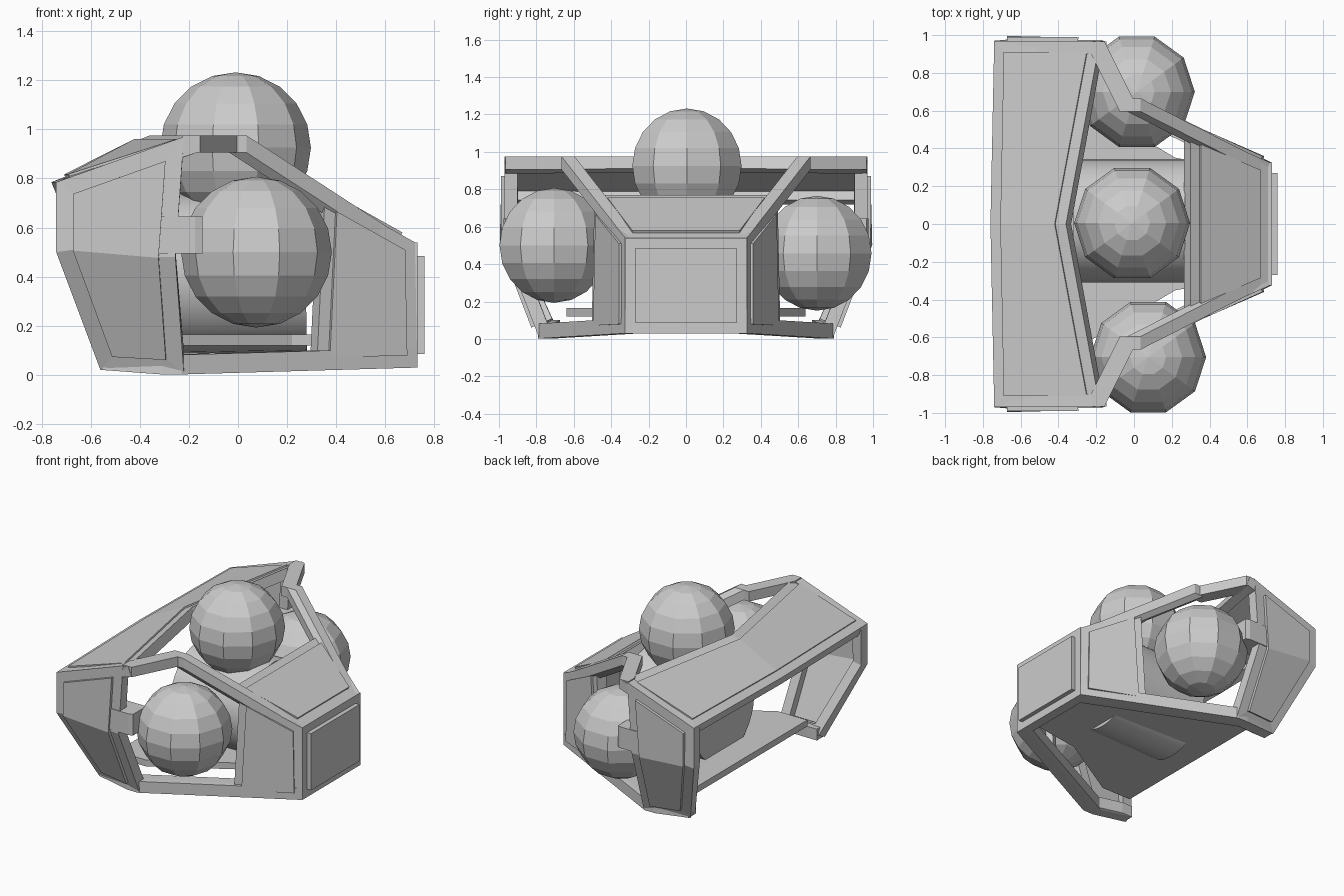
import bpy, bmesh
from math import radians
from mathutils import Vector

if "Cube" in bpy.data.objects:
    bpy.data.objects.remove(bpy.data.objects["Cube"])

CENTRE = Vector((0, 0, 0.45))


def finish(bm, name):
    mesh = bpy.data.meshes.new(name)
    bm.to_mesh(mesh)
    bm.free()
    ob = bpy.data.objects.new(name, mesh)
    bpy.context.collection.objects.link(ob)
    return ob


def thicken(ob, t):
    mod = ob.modifiers.new("Thickness", 'SOLIDIFY')
    mod.thickness, mod.offset, mod.use_even_offset = t, -1, True


def framed_panel(name, polys, width=0.06, lift=0.03, depth=0.07):
    """Border frame around a joined set of faces, filled by a raised plate."""
    for part in ("frame", "panel"):
        bm = bmesh.new()
        for poly in polys:
            bm.faces.new([bm.verts.new(p) for p in poly])
        bmesh.ops.remove_doubles(bm, verts=bm.verts[:], dist=0.001)
        for f in bm.faces:
            f.normal_update()
            if f.normal.dot(f.calc_center_median() - CENTRE) < 0:
                f.normal_flip()
        bm.normal_update()
        ring = bmesh.ops.inset_region(bm, faces=bm.faces[:], thickness=width,
                                      use_boundary=True, use_even_offset=True)["faces"]
        drop = ring if part == "panel" else [f for f in bm.faces if f not in ring]
        bmesh.ops.delete(bm, geom=drop, context='FACES')
        bm.normal_update()
        if part == "panel":
            moves = [(v, v.normal.copy()) for v in bm.verts]
            for v, n in moves:
                v.co += n * lift
        ob = finish(bm, f"{name}_{part}")
        thicken(ob, depth if part == "frame" else lift + 0.02)


def beam(name, path, h=0.035):
    """Square bar through the path points, one hull per segment."""
    for i, (a, b) in enumerate(zip(path, path[1:])):
        bm = bmesh.new()
        for p in (a, b):
            for k in range(8):
                bm.verts.new([p[j] + (h if k >> j & 1 else -h) for j in range(3)])
        hull = bmesh.ops.convex_hull(bm, input=bm.verts[:])
        junk = {g for g in hull["geom_interior"] if isinstance(g, bmesh.types.BMVert)}
        bmesh.ops.delete(bm, geom=list(junk), context='VERTS')
        bmesh.ops.dissolve_limit(bm, angle_limit=radians(1), verts=bm.verts[:], edges=bm.edges[:])
        finish(bm, f"{name}_{i}")


# Three low-poly balls, a vertex facing +x
for name, loc in (("top_ball", (-0.01, 0.005, 0.925)), ("front_ball", (0.075, -0.705, 0.5)),
                  ("back_ball", (0.015, 0.70, 0.458))):
    bpy.ops.mesh.primitive_uv_sphere_add(segments=10, ring_count=10, radius=0.307,
                                         location=loc, rotation=(0, 0, radians(90)))
    bpy.context.object.name = name

# Core drum lying along x
bpy.ops.mesh.primitive_cylinder_add(vertices=32, radius=0.328, depth=0.59,
                                    location=(-0.02, 0.017, 0.418), rotation=(0, radians(89), 0))
bpy.context.object.name = "core_drum"
bpy.ops.object.shade_smooth_by_angle()

# Floor plate
half = [(-0.5, 0.64), (-0.27, 0.64), (0.22, 0.35), (0.68, 0.28)]
bm = bmesh.new()
floor = bm.faces.new([bm.verts.new((x, y, 0.165))
                      for x, y in half[::-1] + [(x, -y) for x, y in half]])
floor.normal_update()
if floor.normal.z < 0:
    floor.normal_flip()
thicken(finish(bm, "floor_plate"), 0.045)

# Nose front and nose top
framed_panel("nose_front", [[(0.73, -0.325, 0.03), (0.73, 0.325, 0.03),
                             (0.73, 0.325, 0.54), (0.73, -0.325, 0.54)]], 0.055)
framed_panel("nose_top", [[(0.71, -0.325, 0.54), (0.71, 0.325, 0.54),
                           (0.30, 0.50, 0.77), (0.30, -0.50, 0.77)]], 0.055, 0.015)

# Bent rear roof
framed_panel("rear_roof", [[(-0.74, s * 0.97, 0.785), (-0.18, s * 0.97, 0.975),
                            (-0.36, 0, 0.975), (-0.76, 0, 0.785)] for s in (1, -1)], 0.06, 0.01)

for s, side in ((-1, "front"), (1, "back")):
    # Bent side wall with sloped lower leg
    c, m = (-0.74, s * 0.97, 0.5), (-0.255, s * 0.97, 0.48)
    framed_panel(f"{side}_wall", [
        [(-0.74, s * 0.97, 0.785), (-0.22, s * 0.97, 0.97), m, c],
        [c, m, (-0.22, s * 0.785, 0.005), (-0.56, s * 0.75, 0.02)]], 0.068, 0.02)
    # Nose cheek
    framed_panel(f"{side}_cheek", [[(0.72, s * 0.325, 0.54), (0.355, s * 0.49, 0.745),
                                    (0.32, s * 0.505, 0.02), (0.73, s * 0.325, 0.03)]], 0.05, 0.015)
    # Upper and lower rails
    beam(f"{side}_upper_rail", [(-0.19, s * 0.93, 0.94), (-0.04, s * 0.63, 0.94),
                                (0.0, s * 0.63, 0.94), (0.67, s * 0.29, 0.505)])
    beam(f"{side}_lower_rail", [(0.69, s * 0.285, 0.07), (-0.27, s * 0.75, 0.042),
                                (-0.51, s * 0.715, 0.06)], 0.04)
    # Ball clamp
    beam(f"{side}_clamp", [(-0.25, s * 0.90, 0.57), (-0.22, s * 0.89, 0.57)], 0.075)
